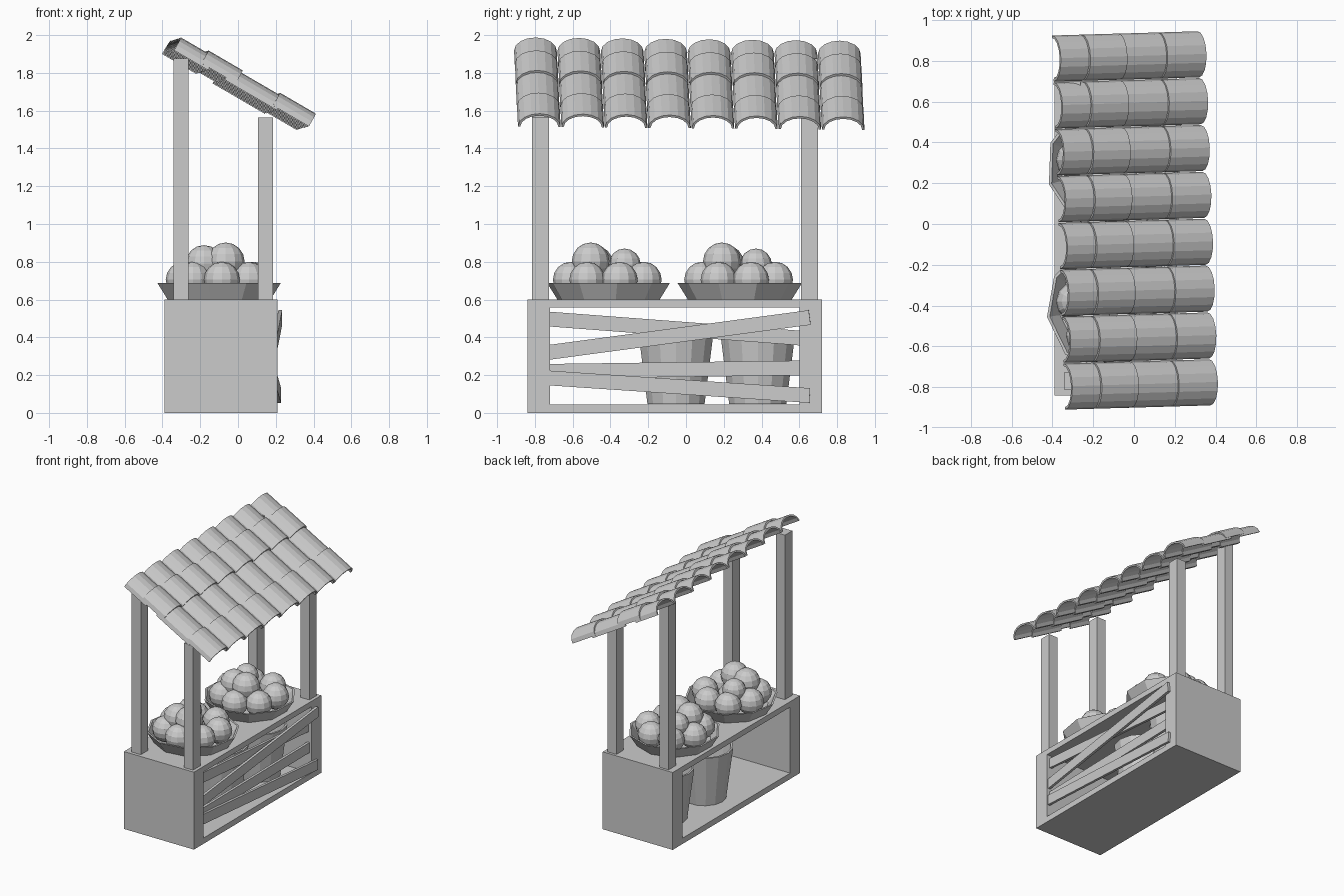
import bpy, bmesh
from math import sin, cos, pi, radians
from mathutils import Matrix, Vector

if "Cube" in bpy.data.objects:
    bpy.data.objects.remove(bpy.data.objects["Cube"])


def finish(name, bm, matrix=Matrix()):
    bmesh.ops.remove_doubles(bm, verts=bm.verts, dist=1e-5)
    bmesh.ops.recalc_face_normals(bm, faces=bm.faces)
    me = bpy.data.meshes.new(name)
    bm.to_mesh(me)
    bm.free()
    ob = bpy.data.objects.new(name, me)
    bpy.context.collection.objects.link(ob)
    ob.matrix_world = matrix
    return ob


def ring_prism(name, outer, inner, x0, x1, closed, matrix=Matrix()):
    """Extrude the band between two (y, z) outlines along x."""
    bm = bmesh.new()
    rows = [[bm.verts.new((x, y, z)) for x, (y, z) in
             ((x0, o), (x1, o), (x1, i), (x0, i))] for o, i in zip(outer, inner)]
    n = len(rows)
    for k in range(n if closed else n - 1):
        a, b = rows[k], rows[(k + 1) % n]
        for j in range(4):
            bm.faces.new((a[j], a[(j + 1) % 4], b[(j + 1) % 4], b[j]))
    if not closed:
        bm.faces.new(rows[0])
        bm.faces.new(rows[-1])
    return finish(name, bm, matrix)


def lathe(name, profile, sides, loc, turn=0.0):
    """Spin an (r, z) profile that starts and ends on the axis."""
    bm = bmesh.new()
    rings = []
    for r, z in profile:
        if r == 0:
            rings.append([bm.verts.new((0, 0, z))])
        else:
            rings.append([bm.verts.new((r * cos(turn + 2 * pi * k / sides),
                                        r * sin(turn + 2 * pi * k / sides), z))
                          for k in range(sides)])
    for a, b in zip(rings, rings[1:]):
        if len(a) == 1:
            bm.faces.new(b)
        elif len(b) == 1:
            bm.faces.new(a)
        else:
            for k in range(sides):
                m = (k + 1) % sides
                bm.faces.new((a[k], a[m], b[m], b[k]))
    bmesh.ops.delete(bm, geom=[v for v in bm.verts if not v.link_faces], context='VERTS')
    return finish(name, bm, Matrix.Translation(loc))


def box(name, size, matrix):
    bm = bmesh.new()
    bmesh.ops.create_cube(bm, size=1, matrix=Matrix.Diagonal((*size, 1)))
    return finish(name, bm, matrix)


def plank(name, a, b, width, thick):
    a, b = Vector(a), Vector(b)
    d = (b - a).normalized()
    up = Vector((1, 0, 0)).cross(d).normalized()
    m = Matrix((d.cross(up), d, up)).transposed().to_4x4()
    m.translation = (a + b) / 2
    return box(name, (thick, (b - a).length, width), m)


def rect(y0, y1, z0, z1):
    return [(y0, z0), (y1, z0), (y1, z1), (y0, z1)]


# Counter, open through front and back
ring_prism("counter", rect(-0.84, 0.72, 0, 0.6), rect(-0.72, 0.60, 0.045, 0.557),
           -0.39, 0.21, True)

# Crooked slats across the customer side
plank("slat_top", (0.175, -0.73, 0.497), (0.175, 0.62, 0.395), 0.078, 0.02)
plank("slat_cross", (0.188, -0.73, 0.32), (0.224, 0.655, 0.505), 0.078, 0.02)
plank("slat_middle", (0.175, -0.73, 0.22), (0.185, 0.62, 0.238), 0.078, 0.02)
plank("slat_bottom", (0.192, -0.73, 0.185), (0.218, 0.655, 0.092), 0.078, 0.02)

# Posts
for side, y in (("left", -0.77), ("right", 0.655)):
    for pos, x, top in (("back", -0.302, 1.875), ("front", 0.146, 1.565)):
        box(f"{pos}_post_{side}", (0.078, 0.09, top - 0.6),
            Matrix.Translation((x, y, (top + 0.6) / 2)))

# Buckets under the counter
for k, (x, y) in enumerate(((-0.12, -0.053), (-0.09, 0.38))):
    lathe(f"bucket_{k}", [(0, 0), (0.155, 0), (0.205, 0.39), (0.19, 0.39),
                          (0.142, 0.015), (0, 0.015)], 14, (x, y, 0.046))

# Bowls with piled fruit: (x, y, z, radius) relative to the bowl centre
fruit = [(0.035, -0.095, 0.202, 0.1), (-0.085, 0.085, 0.185, 0.085),
         (-0.08, -0.075, 0.19, 0.098), (0, 0, 0.09, 0.095)]
for k in range(7):
    a = 2 * pi * k / 7 + 0.3
    fruit.append((0.19 * cos(a), 0.2 * sin(a), 0.105, 0.095))
for k, by in enumerate((-0.41, 0.285)):
    base = Vector((-0.1, by, 0.6))
    lathe(f"bowl_{k}", [(0, 0), (0.275, 0), (0.33, 0.088), (0.316, 0.088),
                        (0.265, 0.015), (0, 0.015)], 10, base, radians(80 + 8 * k))
    for j, (x, y, z, r) in enumerate(fruit):
        bm = bmesh.new()
        bmesh.ops.create_uvsphere(bm, u_segments=12, v_segments=8, radius=r)
        finish(f"fruit_{k}_{j}", bm, Matrix.Translation(base + Vector((x, y, z))))

# Roof: eight rows of overlapping barrel tiles, slightly skewed as a whole
roof = (Matrix.Rotation(radians(2), 4, 'Z') @ Matrix.Rotation(radians(-0.6), 4, 'X')
        @ Matrix.Translation((-0.37, 0, 1.91)) @ Matrix.Rotation(radians(30.2), 4, 'Y'))


def arch(cy, half, rise, base):
    return [(cy - half * cos(pi * k / 8), base + rise * sin(pi * k / 8)) for k in range(9)]


tiles = [(0.0, 0.21, 0.0), (0.16, 0.37, 0.014), (0.31, 0.63, 0.0), (0.60, 0.82, 0.011)]
for row in range(8):
    cy = (row - 3.5) * 0.23
    for k, (s0, s1, lift) in enumerate(tiles):
        ring_prism(f"roof_tile_{row}_{k}", arch(cy, 0.113, 0.08, lift),
                   arch(cy, 0.101, 0.067, lift), s0, s1, False, roof)
